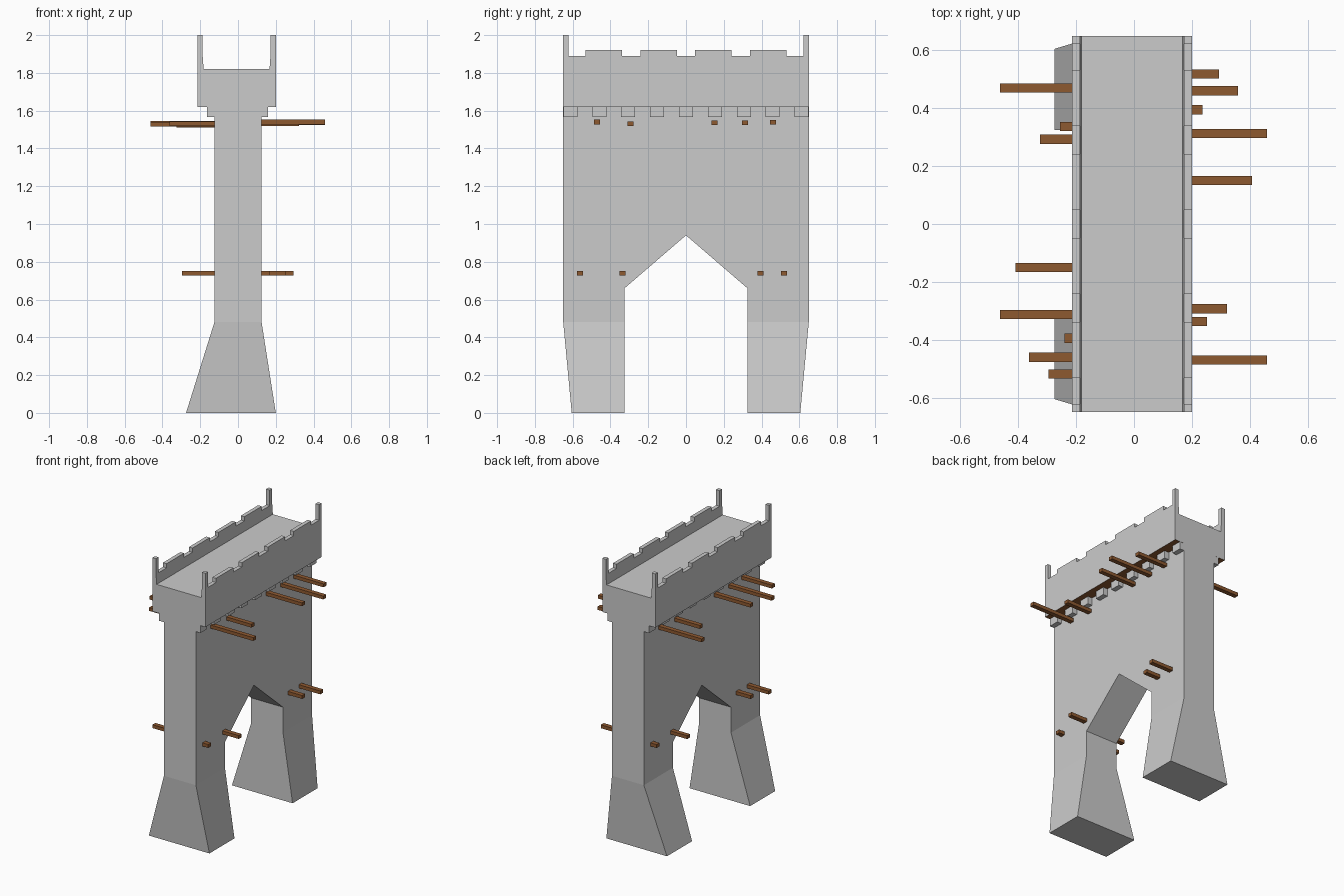
import bpy, bmesh

if "Cube" in bpy.data.objects:
    bpy.data.objects.remove(bpy.data.objects["Cube"])

wood = bpy.data.materials.new("wood")
wood.diffuse_color = (0.27, 0.10, 0.03, 1)
wood.use_nodes = True
wood.node_tree.nodes["Principled BSDF"].inputs["Base Color"].default_value = wood.diffuse_color


def finish(name, bm, mat=None):
    bmesh.ops.remove_doubles(bm, verts=bm.verts, dist=1e-5)
    bmesh.ops.recalc_face_normals(bm, faces=bm.faces)
    me = bpy.data.meshes.new(name)
    bm.to_mesh(me)
    bm.free()
    if mat:
        me.materials.append(mat)
    ob = bpy.data.objects.new(name, me)
    bpy.context.collection.objects.link(ob)
    return ob


def add_box(bm, x0, x1, y0, y1, z0, z1):
    vs = bmesh.ops.create_cube(bm, size=1)["verts"]
    for v in vs:
        v.co = (x0 if v.co.x < 0 else x1,
                y0 if v.co.y < 0 else y1,
                z0 if v.co.z < 0 else z1)


def box(name, *dims, mat=None):
    bm = bmesh.new()
    add_box(bm, *dims)
    return finish(name, bm, mat)


# Wall with pointed arch and two flared feet
def skin(side, y, z):
    flare = 0.15 if side < 0 else 0.075
    return (side * (0.125 + flare * max(0, 0.48 - z) / 0.48), y, z)


upper = [(0, 0.94), (0.325, 0.66), (0.325, 0.48), (0.65, 0.48), (0.65, 1.62), (0, 1.62)]
foot = [(0.325, 0.48), (0.325, 0), (0.605, 0), (0.65, 0.48)]
rim = [(0, 0.94), (0.325, 0.66), (0.325, 0.48), (0.325, 0), (0.605, 0),
       (0.65, 0.48), (0.65, 1.62), (0, 1.62)]
bm = bmesh.new()
for m in (-1, 1):
    for side in (-1, 1):
        for poly in (upper, foot):
            bm.faces.new([bm.verts.new(skin(side, m * y, z)) for y, z in poly])
    for (ya, za), (yb, zb) in zip(rim, rim[1:]):
        bm.faces.new([bm.verts.new(p) for p in (
            skin(-1, m * ya, za), skin(-1, m * yb, zb),
            skin(1, m * yb, zb), skin(1, m * ya, za))])
finish("arched_wall", bm)

# Walkway with parapets: trough section run along y
trough = [(-0.215, 1.62), (0.2, 1.62), (0.2, 1.89), (0.172, 1.89),
          (0.167, 1.82), (-0.182, 1.82), (-0.187, 1.89), (-0.215, 1.89)]
bm = bmesh.new()
f = bm.faces.new([bm.verts.new((x, -0.65, z)) for x, z in trough])
ext = bmesh.ops.extrude_face_region(bm, geom=[f], use_keep_orig=True)
for v in ext["geom"]:
    if isinstance(v, bmesh.types.BMVert):
        v.co.y = 0.65
walk = finish("walkway", bm)
walk.data.materials.append(None)
walk.data.materials.append(wood)
for p in walk.data.polygons:  # timber underside of the overhang
    if p.normal.z < -0.9 and p.center.z < 1.7:
        p.material_index = 1

# Merlons, corner posts and corbels on both sides
for label, x0, x1, cx0, cx1 in (("left", -0.215, -0.187, -0.165, -0.12),
                                ("right", 0.172, 0.2, 0.12, 0.16)):
    bm = bmesh.new()
    for y in (-0.435, -0.145, 0.145, 0.435):
        add_box(bm, x0, x1, y - 0.097, y + 0.097, 1.885, 1.92)
    finish(label + "_merlons", bm)
    bm = bmesh.new()
    for y in (-0.636, 0.636):
        add_box(bm, x0, x1, y - 0.014, y + 0.014, 1.885, 2.0)
    finish(label + "_corner_posts", bm)
    bm = bmesh.new()
    for i in range(-4, 5):
        y = i * 0.153
        add_box(bm, cx0, cx1, y - 0.037, y + 0.037, 1.567, 1.62)
    finish(label + "_corbels", bm)

# Protruding beams (y, reach, z); the left side is the right one turned half round
beams = [(-0.47, 0.46, 1.54), (-0.293, 0.322, 1.53), (0.15, 0.407, 1.535),
         (0.313, 0.46, 1.535), (0.46, 0.359, 1.538), (-0.56, 0.17, 0.74),
         (-0.337, 0.253, 0.74), (0.395, 0.237, 0.74), (0.518, 0.293, 0.74)]
for i, (y, r, z) in enumerate(beams):
    box(f"right_beam_{i}", 0.11, r, y - 0.016, y + 0.016, z - 0.012, z + 0.012, mat=wood)
    y, z = -y, z - (0.008 if z > 1 else 0)
    box(f"left_beam_{i}", -r - 0.003, -0.11, y - 0.016, y + 0.016, z - 0.012, z + 0.012, mat=wood)
